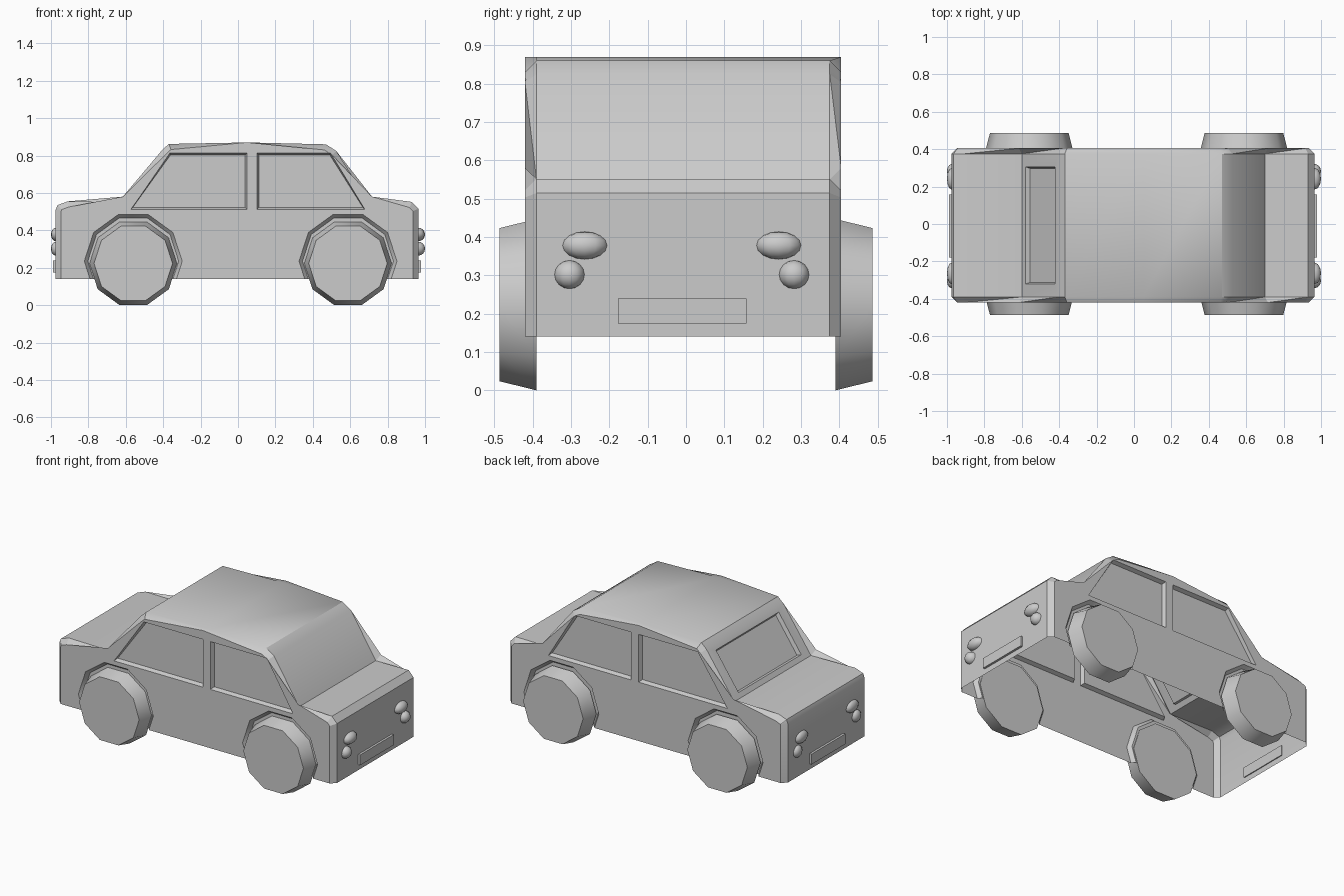
import bpy, bmesh
from math import cos, sin, pi, radians
from mathutils import Vector

if "Cube" in bpy.data.objects:
    bpy.data.objects.remove(bpy.data.objects["Cube"])

YC, HALF = -0.0075, 0.4125          # body centre and half width
WHEEL_X = (-0.56, 0.588)


def finish(bm, name, angle=35):
    bmesh.ops.recalc_face_normals(bm, faces=bm.faces)
    me = bpy.data.meshes.new(name)
    bm.to_mesh(me)
    bm.free()
    ob = bpy.data.objects.new(name, me)
    bpy.context.collection.objects.link(ob)
    smooth(ob, angle)
    return ob


def smooth(ob, angle):
    bpy.ops.object.select_all(action='DESELECT')
    ob.select_set(True)
    bpy.context.view_layer.objects.active = ob
    bpy.ops.object.shade_smooth_by_angle(angle=radians(angle))


def loft(bm, a, b):
    """Closed solid between two rings of 3D points."""
    va = [bm.verts.new(p) for p in a]
    vb = [bm.verts.new(p) for p in b]
    n = len(va)
    faces = [bm.faces.new(va), bm.faces.new(vb[::-1])]
    for i in range(n):
        j = (i + 1) % n
        faces.append(bm.faces.new((va[i], vb[i], vb[j], va[j])))
    return faces


def at_y(pts, y):
    return [(x, y, z) for x, z in pts]


def decagon(cx, cz, r):
    return [(cx + r * cos(pi * i / 5), cz + r * sin(pi * i / 5)) for i in range(10)]


def shrink(pts, d):
    """Pull a profile towards its middle by about d on each axis."""
    xs, zs = [p[0] for p in pts], [p[1] for p in pts]
    cx, cz = (min(xs) + max(xs)) / 2, (min(zs) + max(zs)) / 2
    sx = 1 - 2 * d / (max(xs) - min(xs))
    sz = 1 - 2 * d / (max(zs) - min(zs))
    return [(cx + (x - cx) * sx, cz + (z - cz) * sz) for x, z in pts]


# Body: side profile extruded across, rim chamfered
profile = [(-0.975, 0.14), (-0.975, 0.51), (-0.965, 0.535), (-0.91, 0.555), (-0.60, 0.55),
           (-0.405, 0.83), (-0.37, 0.862), (0.05, 0.87), (0.47, 0.86), (0.525, 0.825),
           (0.70, 0.55), (0.93, 0.552), (0.965, 0.515), (0.965, 0.14)]
bm = bmesh.new()
caps = loft(bm, at_y(profile, YC - HALF), at_y(profile, YC + HALF))[:2]
rim = [e for f in caps for e in f.edges if max(v.co.z for v in e.verts) > 0.2]
bmesh.ops.bevel(bm, geom=rim, offset=0.03, offset_type='OFFSET', segments=1,
                profile=0.5, affect='EDGES', clamp_overlap=True)
body = finish(bm, "car_body")

# Recesses for side windows, wheel arches and the sloped window
bm = bmesh.new()
windows = [[(-0.575, 0.51), (-0.365, 0.815), (0.05, 0.815), (0.05, 0.51)],
           [(0.10, 0.51), (0.10, 0.815), (0.495, 0.815), (0.68, 0.51)]]
for side in (-1, 1):
    outer, inner = YC + side * (HALF + 0.004), YC + side * (HALF - 0.024)
    for w in windows:
        loft(bm, at_y(w, outer), at_y(shrink(w, 0.012), inner))
    for x in WHEEL_X:
        loft(bm, at_y(decagon(x, 0.235, 0.265), outer),
             at_y(decagon(x, 0.235, 0.243), inner))
mid = Vector((-0.5025, YC, 0.69))
t = Vector((0.195, 0, 0.28)).normalized()
n = Vector((-t.z, 0, t.x))
corners = [(-1, -1), (-1, 1), (1, 1), (1, -1)]


def pane(half_y, half_t, h):
    return [mid + Vector((0, a * half_y, 0)) + t * (b * half_t) + n * h for a, b in corners]


loft(bm, pane(0.315, 0.14, 0.006), pane(0.305, 0.13, -0.024))
cutter = finish(bm, "recess_cutter")
cutter.hide_render = True

mod = body.modifiers.new("recesses", 'BOOLEAN')
mod.operation, mod.solver, mod.object = 'DIFFERENCE', 'EXACT', cutter
bpy.context.view_layer.update()
cut = bpy.data.meshes.new_from_object(body.evaluated_get(bpy.context.evaluated_depsgraph_get()))
body.modifiers.clear()
body.data = cut
bpy.data.objects.remove(cutter)

# Open underside
bm = bmesh.new()
bm.from_mesh(cut)
floor = [f for f in bm.faces if all(v.co.z < 0.142 for v in f.verts)]
bmesh.ops.delete(bm, geom=floor, context='FACES')
bm.to_mesh(cut)
bm.free()
smooth(body, 30)

# Wheels: tapered ten-sided drums
for x, end in zip(WHEEL_X, ("rear", "front")):
    for side, label in ((-1, "right"), (1, "left")):
        bm = bmesh.new()
        loft(bm, at_y(decagon(x, 0.2235, 0.235), side * 0.39),
             at_y(decagon(x, 0.2235, 0.21), side * 0.487))
        finish(bm, f"{end}_{label}_wheel", 40)

# Lamps and plates on both ends
for end, x0, label in ((-1, -0.975, "rear"), (1, 0.965, "front")):
    depth = 1.0 - abs(x0)
    for side in (-1, 1):
        for kind, y, z, ry, rz in (("upper", 0.253, 0.378, 0.058, 0.036),
                                   ("lower", 0.293, 0.302, 0.039, 0.037)):
            bm = bmesh.new()
            bmesh.ops.create_uvsphere(bm, u_segments=12, v_segments=8, radius=1)
            bmesh.ops.delete(bm, geom=[v for v in bm.verts if v.co.x * end < -0.01],
                             context='VERTS')
            for v in bm.verts:
                v.co = (x0 + v.co.x * depth, -0.011 + side * y + v.co.y * ry, z + v.co.z * rz)
            finish(bm, f"{label}_{kind}_lamp", 50)
    bm = bmesh.new()
    bmesh.ops.create_cube(bm, size=1)
    for v in bm.verts:
        v.co = (x0 + end * 0.004 + v.co.x * 0.02, -0.01 + v.co.y * 0.336, 0.2075 + v.co.z * 0.065)
    finish(bm, f"{label}_plate")
